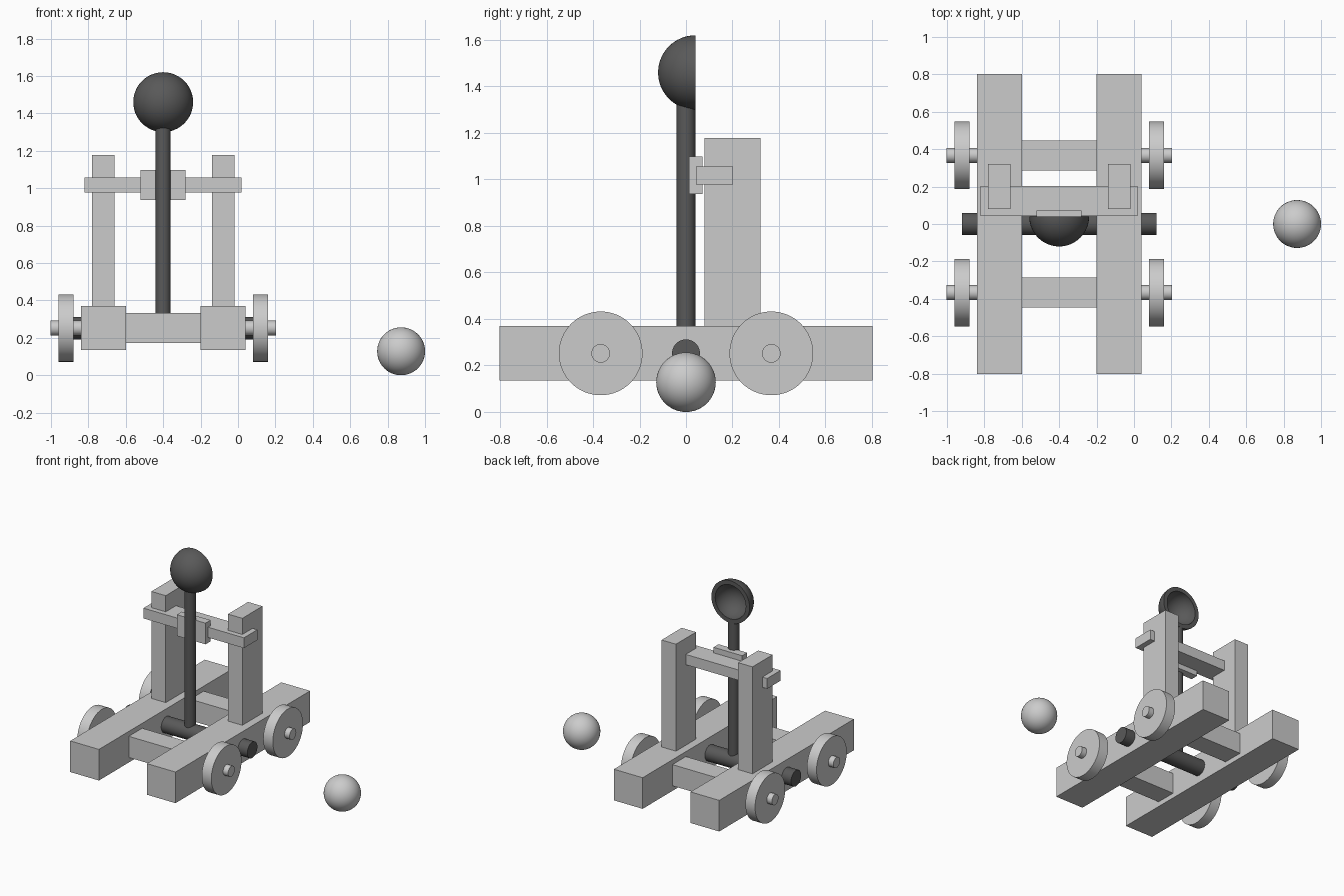
import bpy, bmesh
from math import pi, sin, cos, radians

if "Cube" in bpy.data.objects:
    bpy.data.objects.remove(bpy.data.objects["Cube"])

CX = -0.40  # centre line of the catapult
dark = bpy.data.materials.new("dark_wood")
dark.diffuse_color = (0.1, 0.1, 0.1, 1)
dark.use_nodes = True
dark.node_tree.nodes["Principled BSDF"].inputs["Base Color"].default_value = dark.diffuse_color


def box(name, x, y, z):
    """Box from (min, max) ranges."""
    bpy.ops.mesh.primitive_cube_add(size=1, location=[sum(r) / 2 for r in (x, y, z)])
    o = bpy.context.object
    o.name = name
    o.scale = [r[1] - r[0] for r in (x, y, z)]
    bpy.ops.object.transform_apply(location=False, rotation=False, scale=True)
    return o


def smooth(o, mat=None):
    bpy.ops.object.shade_smooth_by_angle(angle=radians(35))
    if mat:
        o.data.materials.append(mat)


def cyl(name, r, length, loc, along_x=True, mat=None, sides=48):
    bpy.ops.mesh.primitive_cylinder_add(vertices=sides, radius=r, depth=length, location=loc,
                                        rotation=(0, pi / 2 if along_x else 0, 0))
    o = bpy.context.object
    o.name = name
    smooth(o, mat)


# Rails and uprights, mirrored about the centre line
for side, s in (("left", -1), ("right", 1)):
    def span(a, b):
        return sorted((CX + s * a, CX + s * b))
    box(side + "_rail", span(0.20, 0.44), (-0.803, 0.803), (0.135, 0.37))
    box(side + "_upright", span(0.26, 0.38), (0.08, 0.32), (0.37, 1.178))

# Cross beams, axles and wheels
for end, y in (("front", -0.367), ("back", 0.367)):
    box(end + "_cross_beam", (CX - 0.2, CX + 0.2), (y - 0.08, y + 0.08), (0.173, 0.333))
    cyl(end + "_axle", 0.04, 1.204, (CX, y, 0.252), sides=32)
    for side, s in (("left", -1), ("right", 1)):
        cyl(f"{end}_{side}_wheel", 0.18, 0.08, (CX + s * 0.52, y, 0.252), sides=64)

# Stop bar and pad
box("stop_bar", (CX - 0.42, CX + 0.42), (0.042, 0.202), (0.978, 1.056))
box("stop_pad", (CX - 0.12, CX + 0.12), (0.012, 0.072), (0.938, 1.098))

# Throwing arm and its pivot
cyl("arm_pivot", 0.06, 1.04, (CX, 0, 0.252), mat=dark)
cyl("throwing_arm", 0.04, 1.07, (CX, 0, 0.787), along_x=False, mat=dark)

# Cup: half-bowl profile spun around the y axis, open to the back
N = 16
bm = bmesh.new()
outer = [(0.16 * sin(a), -0.16 * cos(a)) for a in (pi / 2 * i / N for i in range(N + 1))]
inner = [(0.128 * sin(a), -0.128 * cos(a)) for a in (pi / 2 * i / N for i in range(N, -1, -1))]
verts = [bm.verts.new((r, y, 0)) for r, y in outer + inner]
edges = [bm.edges.new(p) for p in zip(verts, verts[1:])]
bmesh.ops.spin(bm, geom=verts + edges, cent=(0, 0, 0), axis=(0, 1, 0), angle=2 * pi, steps=48)
bmesh.ops.remove_doubles(bm, verts=bm.verts, dist=1e-4)
bmesh.ops.recalc_face_normals(bm, faces=bm.faces)
mesh = bpy.data.meshes.new("cup")
bm.to_mesh(mesh)
bm.free()
cup = bpy.data.objects.new("cup", mesh)
cup.location = (CX, 0.04, 1.46)
bpy.context.collection.objects.link(cup)
bpy.ops.object.select_all(action='DESELECT')
cup.select_set(True)
bpy.context.view_layer.objects.active = cup
smooth(cup, dark)

# Ball lying beside the catapult
bpy.ops.mesh.primitive_uv_sphere_add(segments=48, ring_count=24, radius=0.128,
                                     location=(0.87, 0, 0.13))
ball = bpy.context.object
ball.name = "ball"
ball.location = (0.872, 0, 0.128)
smooth(ball)
